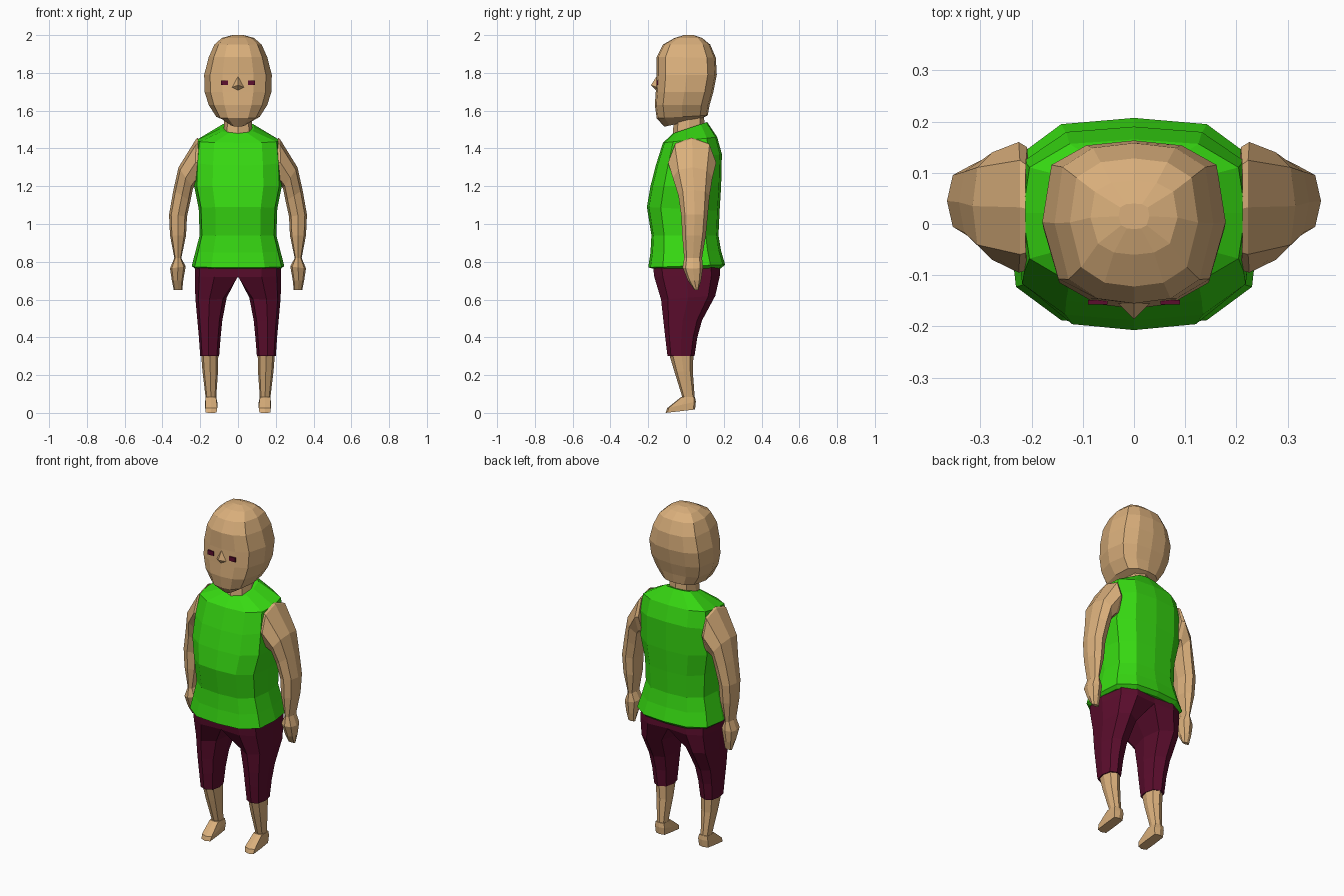
import bpy, bmesh


def material(name, rgb):
    m = bpy.data.materials.new(name)
    m.diffuse_color = (*rgb, 1)
    return m


SKIN = material("skin", (0.70, 0.43, 0.20))
GREEN = material("shirt green", (0.038, 0.70, 0.006))
MAROON = material("dark maroon", (0.105, 0.004, 0.026))


def make(name, verts, faces, mat, mirror=False):
    bm = bmesh.new()
    vs = [bm.verts.new(v) for v in verts]
    for f in faces:
        bm.faces.new([vs[i] for i in f])
    bmesh.ops.recalc_face_normals(bm, faces=bm.faces)
    me = bpy.data.meshes.new(name)
    bm.to_mesh(me)
    bm.free()
    me.materials.append(mat)
    ob = bpy.data.objects.new(name, me)
    bpy.context.collection.objects.link(ob)
    if mirror:
        ob.modifiers.new("mirror", "MIRROR").use_mirror_merge = False
    return ob


def loft(name, rings, section, mat, lean="y", taper=0.0, mirror=False):
    """Rings are (x0, x1, y0, y1, z0, z1); z runs from z0 to z1 along the lean axis."""
    verts, faces = [], []
    for i, (x0, x1, y0, y1, z0, z1) in enumerate(rings):
        sec = section(i) if callable(section) else section
        for u, v in sec:
            t = (u if lean == "x" else v) * 0.5 + 0.5
            w = u * (1 - taper * max(0, -v))
            verts.append(((x0 + x1) / 2 + w * (x1 - x0) / 2,
                          (y0 + y1) / 2 + v * (y1 - y0) / 2,
                          z0 + (z1 - z0) * t))
    n = len(sec)
    for r in range(len(rings) - 1):
        for k in range(n):
            a, b = r * n + k, r * n + (k + 1) % n
            faces.append((a, b, b + n, a + n))
    faces += [tuple(range(n)), tuple(range(len(verts) - n, len(verts)))]
    return make(name, verts, faces, mat, mirror)


def quadrants(q):
    """Closed section from its first quadrant, (1, 0) to (0, 1)."""
    half = q + [(-u, v) for u, v in reversed(q[:-1])]
    return half + [(u, -v) for u, v in reversed(half[1:-1])]


def wide(rows):
    """Rings centred on x = 0 from (half width, y0, y1, z0, z1)."""
    return [(-h, h, a, b, c, d) for h, a, b, c, d in rows]


BODY = quadrants([(1, 0), (0.94, 0.62), (0.58, 0.94), (0, 1)])
SKULL = quadrants([(1, 0), (0.9, 0.7), (0.52, 0.94), (0, 1)])
LIMB = quadrants([(1, 0), (0.76, 0.72), (0, 1)])
BLOCK = quadrants([(1, 0), (0.95, 0.88), (0, 1)])

# Head and neck
loft("head", wide([
    (0.045, -0.115, 0.085, 1.515, 1.56),
    (0.115, -0.155, 0.115, 1.56, 1.575),
    (0.155, -0.165, 0.125, 1.63, 1.63),
    (0.177, -0.160, 0.145, 1.70, 1.70),
    (0.179, -0.155, 0.163, 1.79, 1.79),
    (0.155, -0.155, 0.158, 1.885, 1.88),
    (0.125, -0.122, 0.128, 1.95, 1.95),
    (0.085, -0.06, 0.085, 1.985, 1.985),
    (0.03, -0.01, 0.04, 2.0, 2.0)]), SKULL, SKIN, taper=0.12)
loft("neck", wide([
    (0.08, -0.075, 0.10, 1.42, 1.45),
    (0.07, -0.06, 0.095, 1.60, 1.60)]), LIMB, SKIN)

# Nose wedge
make("nose",
     [(0, -0.150, 1.79), (-0.036, -0.150, 1.722), (0.036, -0.150, 1.722),
      (0, -0.186, 1.735), (0, -0.152, 1.70)],
     [(0, 1, 3), (0, 3, 2), (1, 4, 3), (4, 2, 3), (0, 2, 4, 1)], SKIN)

# Eyes as thin plates
loft("eye", [(0.052, 0.09, -0.157, -0.148, 1.735, 1.735),
             (0.052, 0.09, -0.157, -0.148, 1.76, 1.76)],
     [(1, 1), (-1, 1), (-1, -1), (1, -1)], MAROON, mirror=True)

# Sleeveless shirt, hem to collar
loft("shirt", wide([
    (0.228, -0.18, 0.185, 0.765, 0.765),
    (0.245, -0.20, 0.207, 0.77, 0.785),
    (0.225, -0.188, 0.185, 0.85, 0.86),
    (0.203, -0.183, 0.172, 0.94, 0.94),
    (0.208, -0.207, 0.178, 1.09, 1.07),
    (0.232, -0.188, 0.186, 1.20, 1.20),
    (0.228, -0.16, 0.19, 1.31, 1.37),
    (0.217, -0.122, 0.165, 1.43, 1.46),
    (0.085, -0.068, 0.112, 1.48, 1.54)]), BODY, GREEN)

# Arm and hand: inner edge to outer edge, shoulder to fingertips
loft("arm", [
    (0.205, 0.212, -0.09, 0.15, 1.20, 1.457),
    (0.228, 0.222, -0.095, 0.16, 1.20, 1.45),
    (0.238, 0.315, -0.07, 0.14, 1.19, 1.30),
    (0.252, 0.342, -0.04, 0.125, 1.12, 1.18),
    (0.27, 0.365, -0.025, 0.115, 1.04, 1.05),
    (0.275, 0.36, -0.02, 0.105, 0.94, 0.94),
    (0.30, 0.337, -0.01, 0.085, 0.82, 0.82),
    (0.277, 0.36, -0.018, 0.09, 0.775, 0.765),
    (0.29, 0.35, 0.01, 0.08, 0.70, 0.70),
    (0.295, 0.34, 0.045, 0.065, 0.65, 0.65)],
    LIMB, SKIN, lean="x", mirror=True)


# Shorts: flat on the centre line at the hips, rounded below the crotch
def leg_section(i):
    c, d = (1, 0.95) if i < 2 else (0.76, 0.72)
    return [(1, 0), (0.8, 0.74), (0.1, 1), (-c, d), (-1, 0),
            (-c, -d), (0.1, -1), (0.8, -0.74)]


loft("shorts", [
    (0, 0.226, -0.175, 0.178, 0.78, 0.78),
    (0, 0.228, -0.168, 0.18, 0.72, 0.73),
    (0.06, 0.226, -0.132, 0.155, 0.60, 0.62),
    (0.083, 0.215, -0.12, 0.085, 0.49, 0.49),
    (0.092, 0.207, -0.11, 0.06, 0.40, 0.40),
    (0.10, 0.20, -0.098, 0.045, 0.30, 0.30)],
    leg_section, MAROON, mirror=True)

# Shin and foot
loft("lower_leg", [
    (0.104, 0.196, -0.092, 0.04, 0.32, 0.32),
    (0.106, 0.188, -0.062, 0.036, 0.22, 0.22),
    (0.115, 0.172, -0.02, 0.046, 0.085, 0.085)],
    LIMB, SKIN, mirror=True)
loft("foot", [
    (0.115, 0.172, -0.025, 0.047, 0.085, 0.085),
    (0.108, 0.175, -0.10, 0.052, 0.025, 0.06),
    (0.112, 0.172, -0.108, 0.048, 0.0, 0.018)],
    BLOCK, SKIN, mirror=True)
